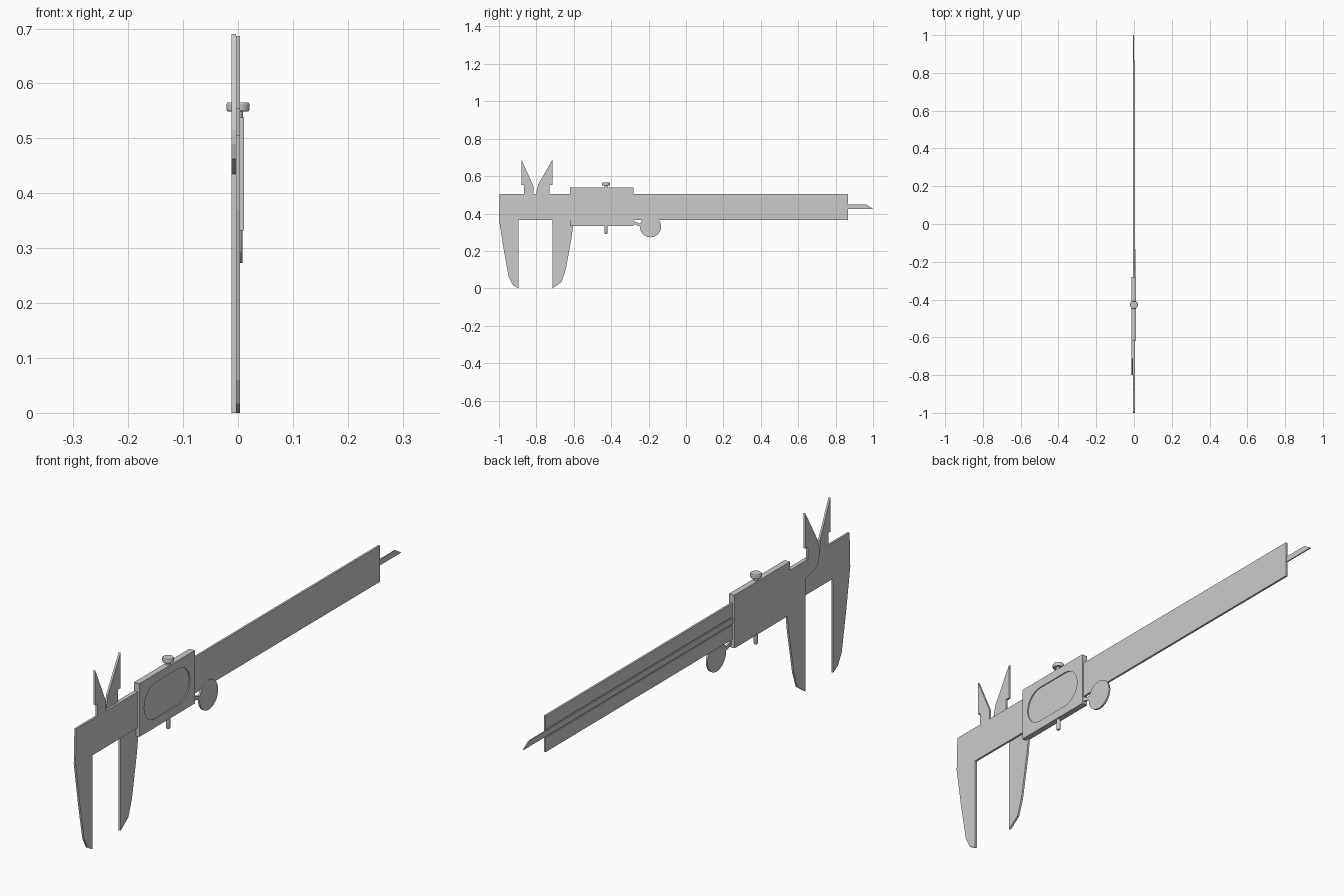
import bpy, bmesh, math
from mathutils import Matrix

if "Cube" in bpy.data.objects:
    bpy.data.objects.remove(bpy.data.objects["Cube"])


def plate(name, pts, x0, x1):
    """Extrude a (y, z) outline between two x positions."""
    bm = bmesh.new()
    face = bm.faces.new([bm.verts.new((x0, y, z)) for y, z in pts])
    ext = bmesh.ops.extrude_face_region(bm, geom=[face])
    new = [v for v in ext["geom"] if isinstance(v, bmesh.types.BMVert)]
    bmesh.ops.translate(bm, verts=new, vec=(x1 - x0, 0, 0))
    bmesh.ops.recalc_face_normals(bm, faces=bm.faces[:])
    me = bpy.data.meshes.new(name)
    bm.to_mesh(me)
    bm.free()
    ob = bpy.data.objects.new(name, me)
    bpy.context.collection.objects.link(ob)
    return ob


def rect(y0, y1, z0, z1):
    return [(y0, z0), (y1, z0), (y1, z1), (y0, z1)]


def lathe(name, profile, y, segs=32):
    """Spin an (r, z) profile around a vertical axis at the given y."""
    bm = bmesh.new()
    rings = [[bm.verts.new((r * math.cos(2 * math.pi * i / segs),
                            y + r * math.sin(2 * math.pi * i / segs), z))
              for i in range(segs)] for r, z in profile]
    for a, b in zip(rings, rings[1:]):
        for i in range(segs):
            j = (i + 1) % segs
            bm.faces.new((a[i], a[j], b[j], b[i]))
    bm.faces.new(rings[0][::-1])
    bm.faces.new(rings[-1])
    bmesh.ops.recalc_face_normals(bm, faces=bm.faces[:])
    me = bpy.data.meshes.new(name)
    bm.to_mesh(me)
    bm.free()
    ob = bpy.data.objects.new(name, me)
    bpy.context.collection.objects.link(ob)
    smooth(ob)
    return ob


def smooth(ob):
    bpy.ops.object.select_all(action='DESELECT')
    ob.select_set(True)
    bpy.context.view_layer.objects.active = ob
    bpy.ops.object.shade_smooth_by_angle(angle=math.radians(30))


def cut(ob, cutter):
    mod = ob.modifiers.new("cut", 'BOOLEAN')
    mod.object = cutter
    mod.operation = 'DIFFERENCE'
    mod.solver = 'EXACT'
    cutter.hide_render = True
    cutter.hide_viewport = True


# Beam with the fixed lower and upper jaws in one outline
beam = plate("beam_and_fixed_jaws", [
    (-0.895, 0.365), (0.865, 0.365), (0.865, 0.505), (-0.815, 0.505),
    (-0.815, 0.545), (-0.879, 0.686), (-0.879, 0.553), (-0.867, 0.553),
    (-0.867, 0.505), (-0.996, 0.505), (-1.0, 0.37), (-0.975, 0.21),
    (-0.948, 0.06), (-0.925, 0.017), (-0.895, 0.0)], -0.004, 0.004)

# Channel in the back of the beam for the depth rod
cut(beam, plate("channel_cutter", rect(-0.6, 0.9, 0.42, 0.452), -0.02, -0.0005))
plate("depth_rod", [(-0.55, 0.425), (1.0, 0.425), (0.965, 0.447), (-0.55, 0.447)],
      -0.0045, 0.0)

# Sliding jaws lie on the back of the beam
plate("sliding_jaws", [
    (-0.713, 0.0), (-0.665, 0.035), (-0.643, 0.10), (-0.612, 0.27), (-0.6, 0.365),
    (-0.6, 0.505), (-0.73, 0.505), (-0.73, 0.553), (-0.713, 0.553),
    (-0.713, 0.69), (-0.79, 0.556), (-0.80, 0.515), (-0.80, 0.49),
    (-0.79, 0.462), (-0.765, 0.448), (-0.713, 0.435)], -0.012, -0.004)

# Slider housing with a stadium-shaped display recess
housing = plate("slider_housing", rect(-0.62, -0.28, 0.332, 0.538), -0.012, 0.011)
stadium = []
for cy, start in ((-0.38, -90), (-0.52, 90)):
    for i in range(17):
        a = math.radians(start + 180 * i / 16)
        stadium.append((cy + 0.07 * math.cos(a), 0.435 + 0.07 * math.sin(a)))
cut(housing, plate("display_cutter", stadium, 0.007, 0.03))

# Locking screw on top and pin underneath
lathe("locking_screw", [(0.009, 0.53), (0.009, 0.549), (0.019, 0.549), (0.021, 0.552),
                        (0.021, 0.562), (0.019, 0.565)], -0.428)
lathe("lower_pin", [(0.006, 0.29), (0.008, 0.294), (0.008, 0.335)], -0.428, 20)

# Thumb wheel and its arm
wheel = plate("thumb_wheel", [
    (-0.19 + 0.057 * math.cos(2 * math.pi * i / 40),
     0.33 + 0.057 * math.sin(2 * math.pi * i / 40)) for i in range(40)], 0.001, 0.008)
smooth(wheel)
plate("wheel_arm", [(-0.285, 0.345), (-0.23, 0.325), (-0.23, 0.34), (-0.285, 0.362)],
      0.001, 0.007)
